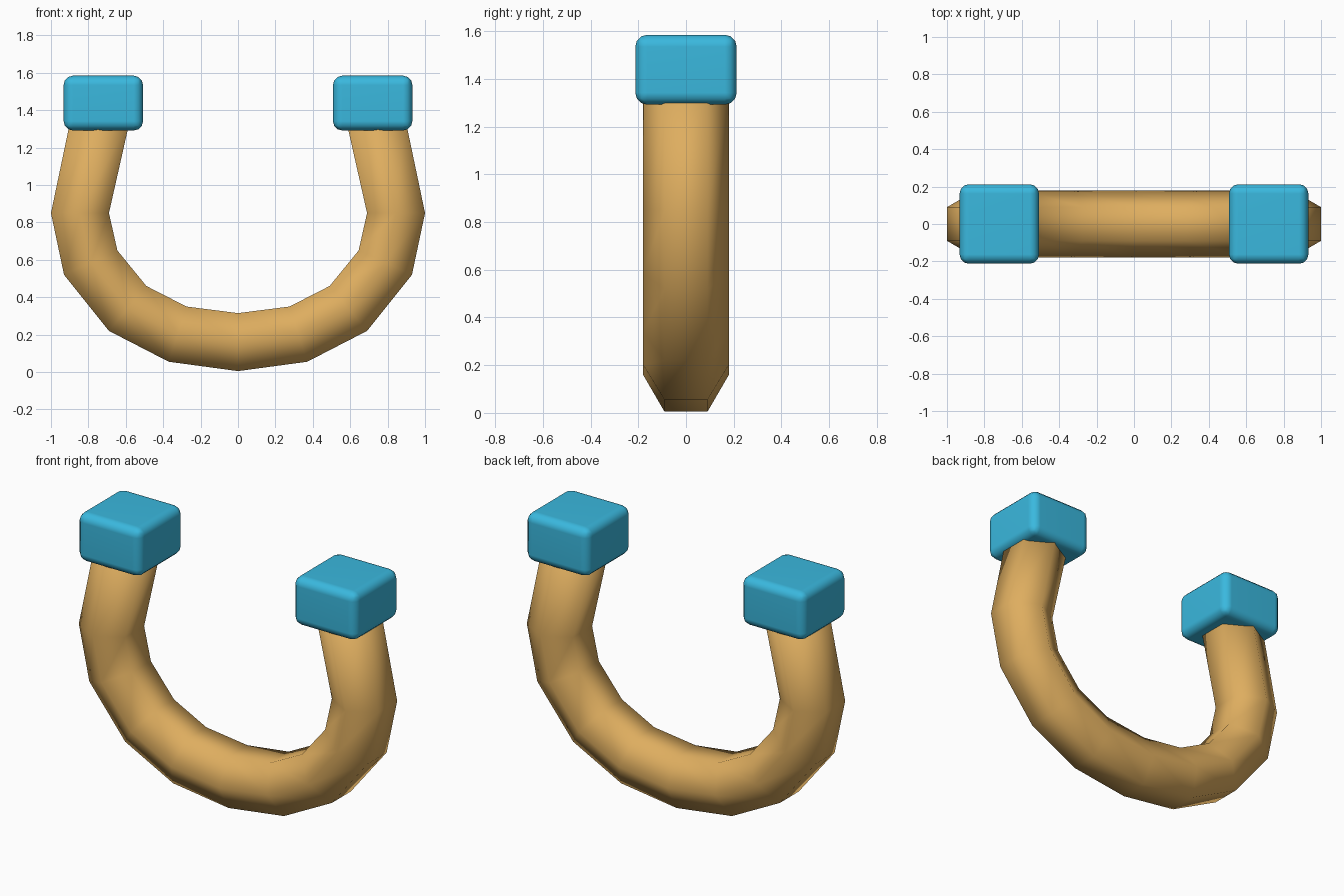
import bpy
import bmesh

cube = bpy.data.objects.get("Cube")
if cube:
    bpy.data.objects.remove(cube, do_unlink=True)


def make_material(name, colour):
    mat = bpy.data.materials.new(name)
    mat.use_nodes = True
    mat.diffuse_color = colour
    mat.node_tree.nodes["Principled BSDF"].inputs["Base Color"].default_value = colour
    return mat


def make_object(name, bm, mat):
    bmesh.ops.recalc_face_normals(bm, faces=bm.faces[:])
    for face in bm.faces:
        face.smooth = True
    mesh = bpy.data.meshes.new(name)
    bm.to_mesh(mesh)
    bm.free()
    mesh.materials.append(mat)
    obj = bpy.data.objects.new(name, mesh)
    bpy.context.collection.objects.link(obj)
    return obj


tan = make_material("tan", (0.73, 0.42, 0.115, 1))
blue = make_material("sky blue", (0.042, 0.48, 0.73, 1))

# Curved bar: hexagonal rings spanning an outer and an inner outline (x, z)
outer = [(0, 0.005), (0.37, 0.055), (0.69, 0.22), (0.93, 0.52), (1.0, 0.85), (0.893, 1.36)]
inner = [(0, 0.315), (0.275, 0.35), (0.49, 0.46), (0.645, 0.65), (0.69, 0.85), (0.575, 1.36)]
RADIUS = 0.18

half = list(zip(outer, inner))
mirrored = [((-o[0], o[1]), (-i[0], i[1])) for o, i in half[:0:-1]]
bm = bmesh.new()
rings = []
for (ox, oz), (ix, iz) in mirrored + half:
    mx, mz = (ox + ix) / 2, (oz + iz) / 2
    h = RADIUS / 2
    section = [(ox, -h, oz), (ox, h, oz), (mx, RADIUS, mz),
               (ix, h, iz), (ix, -h, iz), (mx, -RADIUS, mz)]
    rings.append([bm.verts.new(p) for p in section])
for a, b in zip(rings, rings[1:]):
    for k in range(6):
        n = (k + 1) % 6
        bm.faces.new((a[k], a[n], b[n], b[k]))
for end in (rings[0], rings[-1]):
    bm.faces.new(end)
make_object("curved_bar", bm, tan)

# Rounded block on each tip
for name, side in (("left_end_cap", 1), ("right_end_cap", -1)):
    bm = bmesh.new()
    bmesh.ops.create_cube(bm, size=1)
    bmesh.ops.scale(bm, vec=(0.425, 0.425, 0.293), verts=bm.verts)
    bmesh.ops.bevel(bm, geom=bm.edges[:], offset=0.05, segments=3,
                    profile=0.5, affect='EDGES')
    cap = make_object(name, bm, blue)
    cap.location = (side * 0.72, 0, 1.438)
    normals = cap.modifiers.new("even_shading", 'WEIGHTED_NORMAL')
    normals.keep_sharp = True
